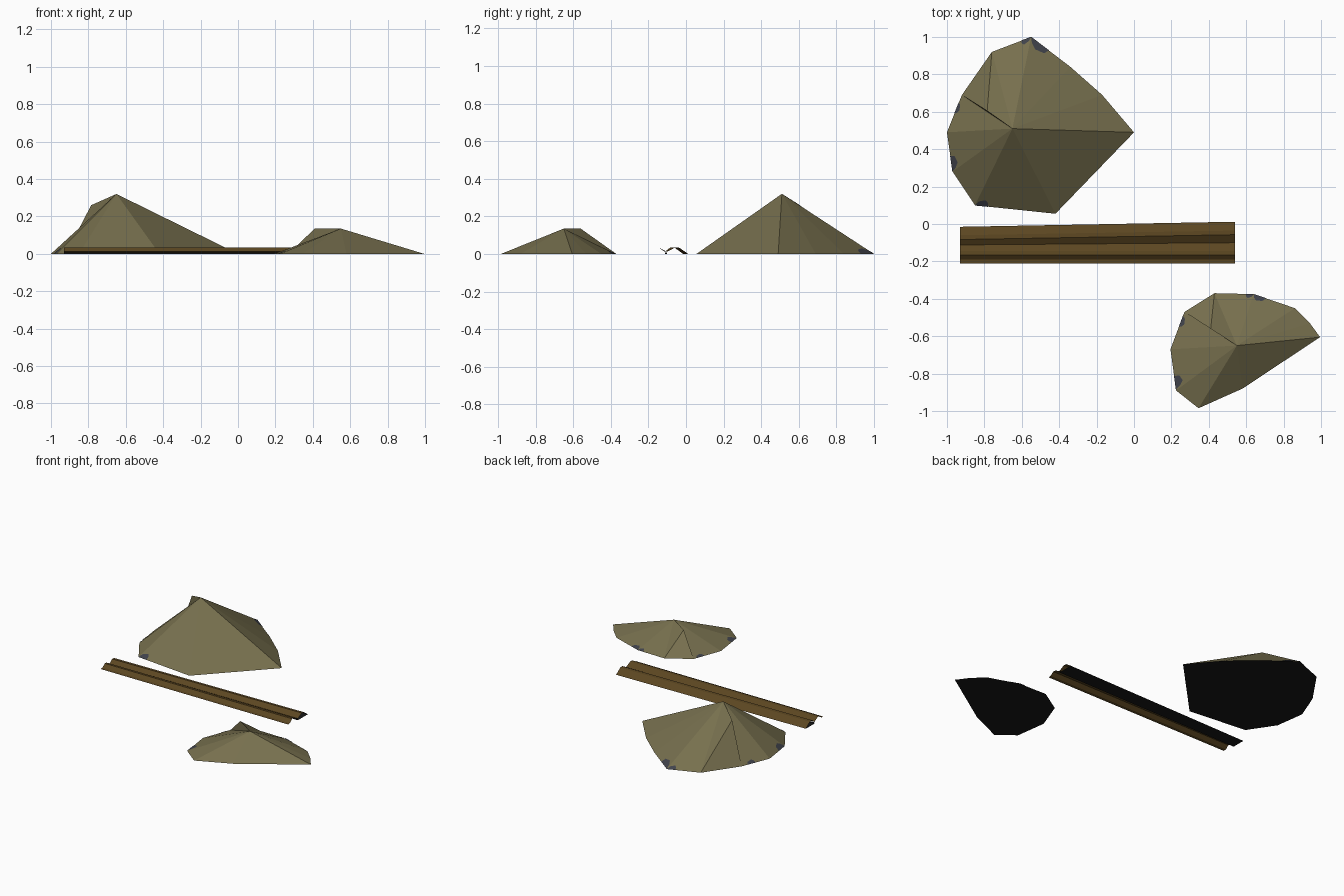
import bpy
from mathutils import Vector

if "Cube" in bpy.data.objects:
    bpy.data.objects.remove(bpy.data.objects["Cube"])


def material(name, rgb):
    m = bpy.data.materials.new(name)
    m.diffuse_color = (*[(c / 255) ** 2.2 for c in rgb], 1)
    m.use_nodes = True
    m.node_tree.nodes["Principled BSDF"].inputs["Base Color"].default_value = m.diffuse_color
    return m


EARTH = material("olive earth", (118, 111, 79))
STONE = material("blue grey stone", (66, 68, 76))
WOOD = material("brown wood", (92, 72, 38))
DARK = material("dark underside", (30, 30, 30))


def make(name, verts, faces, mats, indices=None):
    me = bpy.data.meshes.new(name)
    me.from_pydata([tuple(v) for v in verts], [], faces)
    for m in mats:
        me.materials.append(m)
    for p, i in zip(me.polygons, indices or [0] * len(faces)):
        p.material_index = i
    ob = bpy.data.objects.new(name, me)
    bpy.context.collection.objects.link(ob)
    return ob


def mound(name, rim, peak, shoulder, stones):
    """Faceted heap: a fan to the peak, with a shoulder point over rim edge 4-5."""
    n = len(rim)
    verts = [Vector((x, y, 0)) for x, y in rim] + [Vector(peak), Vector(shoulder)]
    P, S = n, n + 1
    faces = [(i, (i + 1) % n, S if i == 4 else P) for i in range(n)]
    faces += [(4, S, P), (S, 5, P), tuple(reversed(range(n)))]
    make(name, verts, faces, [EARTH, DARK], [0] * (n + 2) + [1])
    # stones: thin plates on the slope at the rim (edge, start, end, height)
    for k, (e, t0, t1, h) in enumerate(stones):
        a, b, c = (verts[v] for v in faces[e])
        off = (b - a).cross(c - a).normalized() * 0.002

        def pt(t, up):
            return a.lerp(b, t).lerp(c, up) + off
        w = t1 - t0
        pts = [pt(t0, 0), pt(t1, 0), pt(t1 - .1 * w, h * .6),
               pt(t1 - .35 * w, h), pt(t0 + .15 * w, h * .7)]
        make(f"{name}_stone_{k}", pts, [(0, 1, 2, 3, 4)], [STONE])


mound("large_mound",
      [(0, .49), (-.17, .69), (-.34, .84), (-.55, 1), (-.76, .92), (-.92, .69),
       (-1, .49), (-.97, .28), (-.85, .10), (-.42, .055)],
      (-.65, .51, .32), (-.785, .605, .26),
      [(2, .55, 1, .09), (3, 0, .25, .06), (5, .2, .5, .06),
       (6, .6, 1, .1), (8, 0, .16, .08)])
mound("small_mound",
      [(.995, -.605), (.94, -.53), (.86, -.45), (.64, -.375), (.43, -.37),
       (.27, -.47), (.195, -.67), (.225, -.89), (.345, -.985), (.58, -.88)],
      (.55, -.65, .135), (.41, -.56, .135),
      [(2, .7, 1, .1), (3, 0, .2, .08), (5, .1, .4, .07), (6, .65, .98, .12)])

# ridged board: profile (y at left end, y at right end, z)
X0, X1 = -.93, .54
profile = [(-.21, -.21, .012), (-.19, -.19, .014), (-.165, -.165, .035), (-.145, -.145, .033),
           (-.112, -.10, .012), (-.083, -.057, .035), (-.06, -.035, .033), (-.015, .012, 0)]


def sweep(name, prof, mat, closed=False):
    n = len(prof)
    verts = [(X0, a, z) for a, b, z in prof] + [(X1, b, z) for a, b, z in prof]
    faces = [(i, i + n, (i + 1) % n + n, (i + 1) % n) for i in range(n if closed else n - 1)]
    return make(name, verts, faces, [mat])


sweep("ridged_board", profile, WOOD)
# dark base under the rear ridge
sweep("board_base", [(-.112, -.10, .008), (-.112, -.10, 0), (-.015, .012, 0)], DARK)
